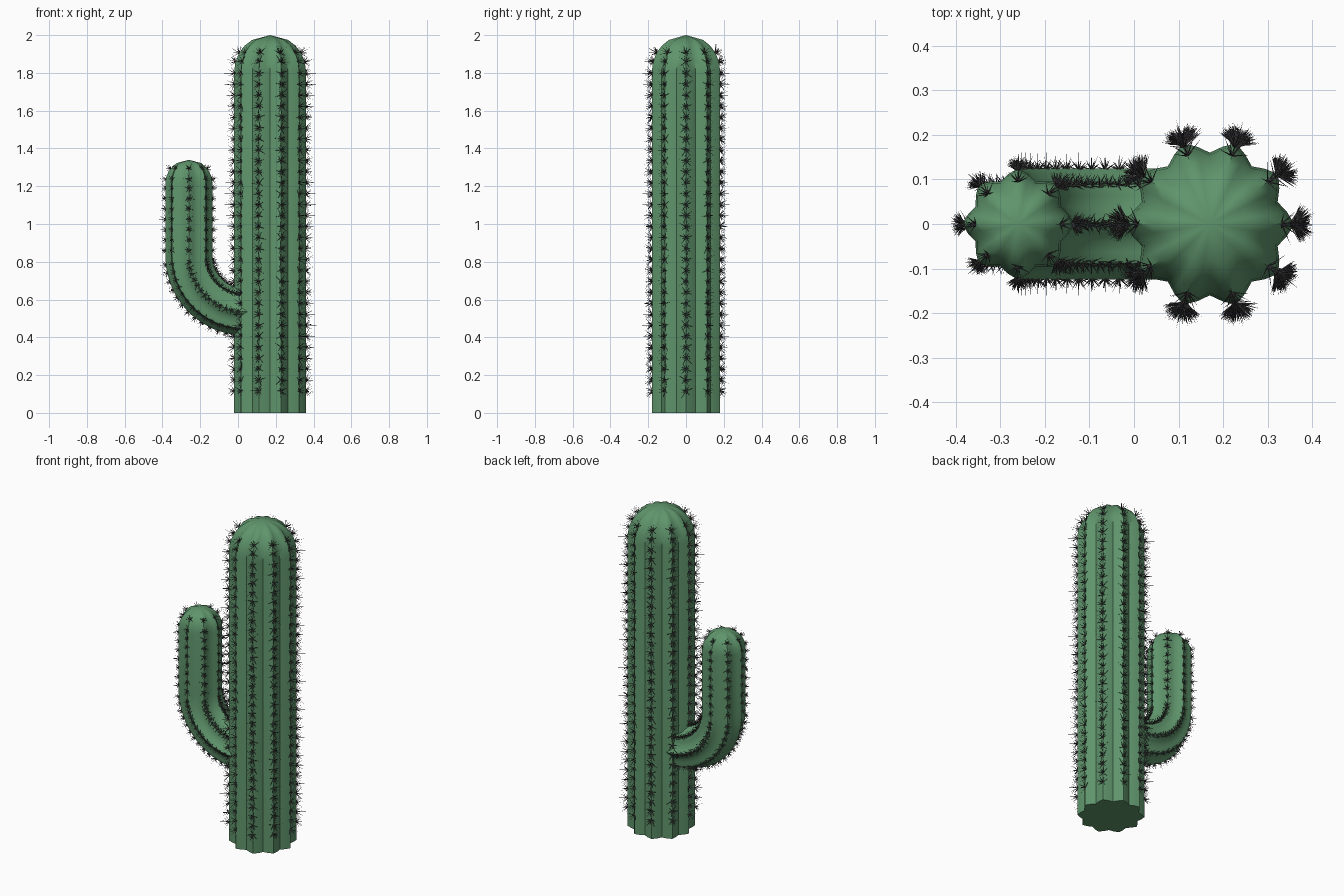
import bpy, bmesh, random
from math import sin, cos, pi, radians
from mathutils import Vector

if "Cube" in bpy.data.objects:
    bpy.data.objects.remove(bpy.data.objects["Cube"])

random.seed(4)
Y = Vector((0, 1, 0))


def material(name, rgb):
    m = bpy.data.materials.new(name)
    m.diffuse_color = (*rgb, 1)
    m.use_nodes = True
    m.node_tree.nodes["Principled BSDF"].inputs["Base Color"].default_value = m.diffuse_color
    return m


GREEN = material("cactus_green", (0.115, 0.30, 0.15))
DARK = material("spine_dark", (0.06, 0.055, 0.058))


def finish(bm, name, mat):
    bmesh.ops.recalc_face_normals(bm, faces=bm.faces)
    me = bpy.data.meshes.new(name)
    bm.to_mesh(me)
    bm.free()
    me.materials.append(mat)
    ob = bpy.data.objects.new(name, me)
    bpy.context.collection.objects.link(ob)
    return ob


# A station is (centre, u axis, v axis, tangent, dome angle)
def upright(x, z, ux, dome=0.0):
    return (Vector((x, 0, z)), Vector((ux, 0, 0)), Y * ux, Vector((0, 0, 1)), dome)


def bend(a):
    # quarter-circle elbow of the arm, a = 0 where it turns vertical
    e = Vector((-cos(a), 0, -sin(a)))
    t = Vector((-sin(a), 0, cos(a)))
    return (Vector((0.035, 0, 0.83)) + e * 0.295, e, -Y, t, 0.0)


def surface(station, angle, r):
    c, u, v, t, dome = station
    d = u * cos(angle) + v * sin(angle)
    return c + d * (r * cos(dome)), (d * cos(dome) + t * sin(dome)).normalized()


def ribbed_body(name, stations, ribs, r_out, r_in, apex):
    # fluted skin lofted along the stations, closed by a domed tip
    bm = bmesh.new()
    n = ribs * 4
    mid, amp = (r_out + r_in) / 2, (r_out - r_in) / 2
    rings = []
    for s in stations:
        rings.append([bm.verts.new(surface(s, 2 * pi * i / n,
                      mid + amp * cos(2 * pi * i / 4))[0]) for i in range(n)])
    for a, b in zip(rings, rings[1:]):
        for i in range(n):
            j = (i + 1) % n
            bm.faces.new((a[i], a[j], b[j], b[i]))
    for ring, p in ((rings[0], stations[0][0]), (rings[-1], apex)):
        tip = bm.verts.new(p)
        for i in range(n):
            bm.faces.new((ring[i], ring[(i + 1) % n], tip))
    ob = finish(bm, name, GREEN)
    bpy.context.view_layer.objects.active = ob
    ob.select_set(True)
    bpy.ops.object.shade_smooth_by_angle(angle=radians(50))
    ob.select_set(False)


def add_spine(bm, base, direction, length, w):
    side = direction.orthogonal().normalized()
    other = direction.cross(side)
    ring = [bm.verts.new(base + (side * cos(k * 2 * pi / 3) + other * sin(k * 2 * pi / 3)) * w)
            for k in range(3)]
    tip = bm.verts.new(base + direction * length)
    for k in range(3):
        bm.faces.new((ring[k], ring[(k + 1) % 3], tip))
    bm.faces.new(ring[::-1])


def spine_clusters(name, stations, ribs, r_out, length):
    # a fan of needles on every rib crest at every station
    bm = bmesh.new()
    for s in stations:
        for k in range(ribs):
            p, nrm = surface(s, 2 * pi * k / ribs, r_out - 0.004)
            side = nrm.orthogonal().normalized()
            other = nrm.cross(side)
            add_spine(bm, p, nrm, length * 1.05, 0.0022)
            turn = random.uniform(0, 2 * pi)
            for i in range(10):
                phi = turn + i * 2 * pi / 10
                tilt = radians(random.uniform(48, 72) if i % 2 else random.uniform(22, 48))
                d = nrm * cos(tilt) + (side * cos(phi) + other * sin(phi)) * sin(tilt)
                add_spine(bm, p, d, length * random.uniform(0.7, 0.95), 0.0022)
    finish(bm, name, DARK)


def dome(x, z, ux, r, degrees):
    return [upright(x, z + r * sin(radians(d)), ux, radians(d)) for d in degrees]


# Trunk
TX, TR = 0.17, 0.19
trunk = [upright(TX, 0, 1)] + dome(TX, 1.81, 1, TR, (0, 15, 30, 45, 60))
ribbed_body("trunk", trunk, 10, TR, 0.16, Vector((TX, 0, 2.0)))
rows = [upright(TX, 0.116 + 0.058 * i, 1) for i in range(30)] + dome(TX, 1.81, 1, TR, (15, 30))
spine_clusters("trunk_spines", rows, 10, TR, 0.057)

# Arm: elbow, straight length and dome
AX, AR = -0.26, 0.125
elbow = [bend(radians(95 - 9.5 * i)) for i in range(11)]
arm = elbow + dome(AX, 1.215, -1, AR, (0, 15, 30, 45, 60))
ribbed_body("arm", arm, 8, AR, 0.103, Vector((AX, 0, 1.34)))
rows = [bend(radians(83 - 6.4 * i)) for i in range(13)]
rows += [upright(AX, 0.86 + 0.055 * i, -1) for i in range(7)] + dome(AX, 1.215, -1, AR, (10, 38))
spine_clusters("arm_spines", rows, 8, AR, 0.038)
